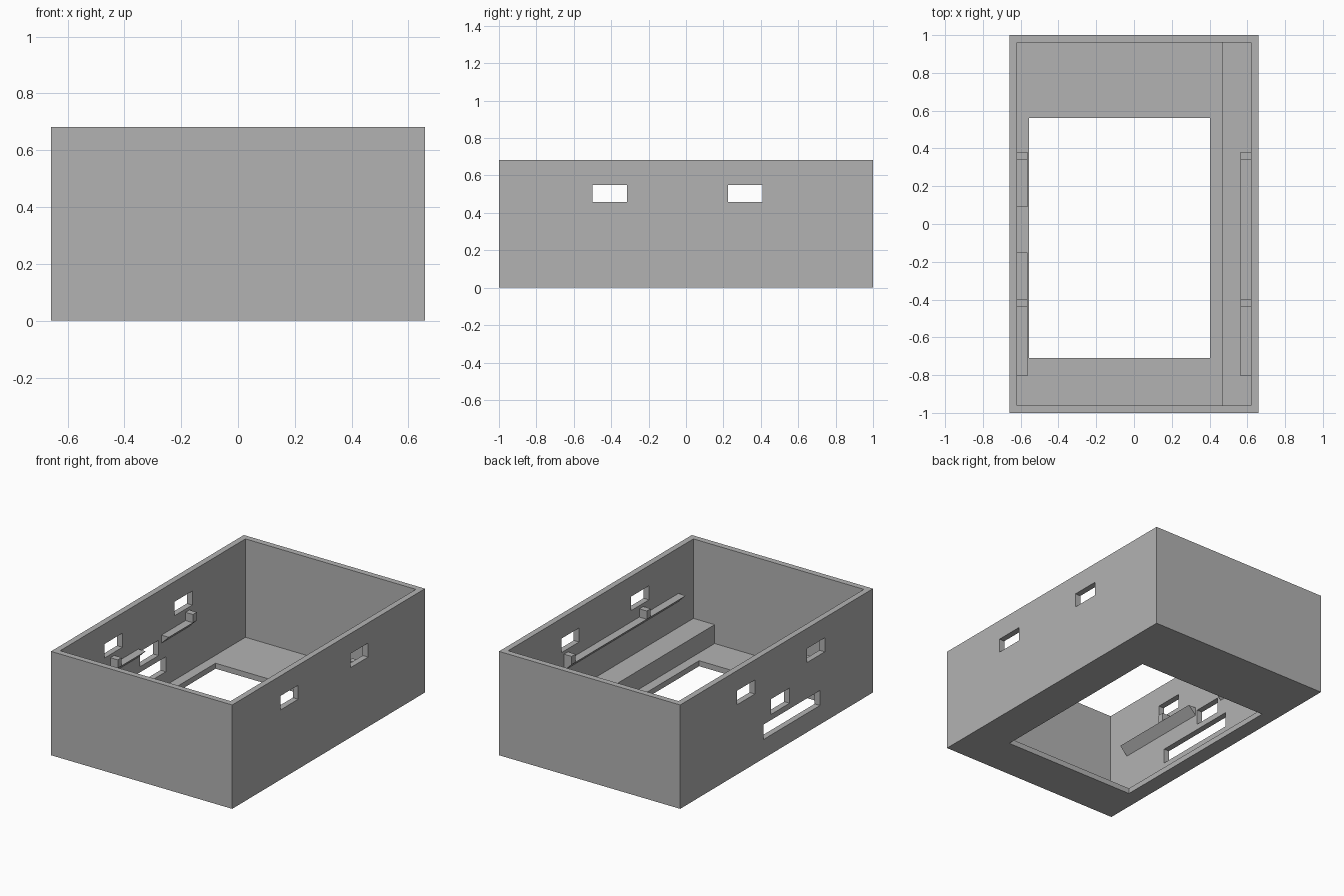
import bpy
import bmesh
from mathutils import Vector

cube = bpy.data.objects.get("Cube")
if cube:
    bpy.data.objects.remove(cube, do_unlink=True)

grey = bpy.data.materials.new("plain grey")
grey.use_nodes = True
COLOUR = (0.45, 0.45, 0.45, 1)
grey.diffuse_color = COLOUR
grey.node_tree.nodes["Principled BSDF"].inputs["Base Color"].default_value = COLOUR

HALF_X, HALF_Y, HEIGHT = 0.658, 1.0, 0.682
WALL, FLOOR = 0.039, 0.036
IN_X, IN_Y = HALF_X - WALL, HALF_Y - WALL
LEDGE_TOP, LEDGE_LOW, LEDGE_X = 0.383, 0.33, 0.565


def prism(name, profile, y0, y1):
    """Extrude an (x, z) profile along y."""
    bm = bmesh.new()
    face = bm.faces.new([bm.verts.new((x, y0, z)) for x, z in profile])
    new = bmesh.ops.extrude_face_region(bm, geom=[face])["geom"]
    verts = [v for v in new if isinstance(v, bmesh.types.BMVert)]
    bmesh.ops.translate(bm, verts=verts, vec=Vector((0, y1 - y0, 0)))
    bmesh.ops.recalc_face_normals(bm, faces=bm.faces)
    mesh = bpy.data.meshes.new(name)
    bm.to_mesh(mesh)
    bm.free()
    mesh.materials.append(grey)
    obj = bpy.data.objects.new(name, mesh)
    bpy.context.collection.objects.link(obj)
    return obj


def box(name, x, y, z):
    profile = [(x[0], z[0]), (x[1], z[0]), (x[1], z[1]), (x[0], z[1])]
    return prism(name, profile, *y)


def cut(target, x, y, z):
    """Subtract a box from the target and remove the cutter."""
    cutter = box("cutter", x, y, z)
    cutter.hide_render = True
    mod = target.modifiers.new("cut", "BOOLEAN")
    mod.operation, mod.solver, mod.object = "DIFFERENCE", "EXACT", cutter
    bpy.context.view_layer.objects.active = target
    bpy.ops.object.modifier_apply(modifier=mod.name)
    bpy.data.objects.remove(cutter, do_unlink=True)


# Open-topped case with a large floor opening
case = box("case", (-HALF_X, HALF_X), (-HALF_Y, HALF_Y), (0, HEIGHT))
cut(case, (-IN_X, IN_X), (-IN_Y, IN_Y), (FLOOR, 1))
cut(case, (-0.555, 0.402), (-0.71, 0.56), (-0.1, 0.1))

# Paired windows through both long walls
for y in ((-0.5, -0.315), (0.225, 0.41)):
    cut(case, (-1, 1), y, (0.458, 0.55))

# Extra slots in the right wall only
cut(case, (-1, -0.6), (-0.135, 0.06), (0.26, 0.36))
cut(case, (-1, -0.6), (-0.45, 0.135), (0.125, 0.223))

# Raised step along the left wall
box("floor_step", (0.465, IN_X), (-IN_Y, IN_Y), (FLOOR, 0.16))

# Sloped ledges and stop posts on both long walls
LEDGES = {1: [(-0.805, 0.38)], -1: [(-0.805, -0.15), (0.09, 0.38)]}
for side, spans in LEDGES.items():
    label = "left" if side > 0 else "right"
    wedge = [(side * IN_X, LEDGE_LOW), (side * LEDGE_X, LEDGE_TOP),
             (side * IN_X, LEDGE_TOP)]
    for span in spans:
        prism(label + "_ledge", wedge, *span)
    for y in (-0.44, 0.34):
        box(label + "_post", sorted((side * LEDGE_X, side * IN_X)),
            (y, y + 0.04), (LEDGE_TOP, 0.437))
